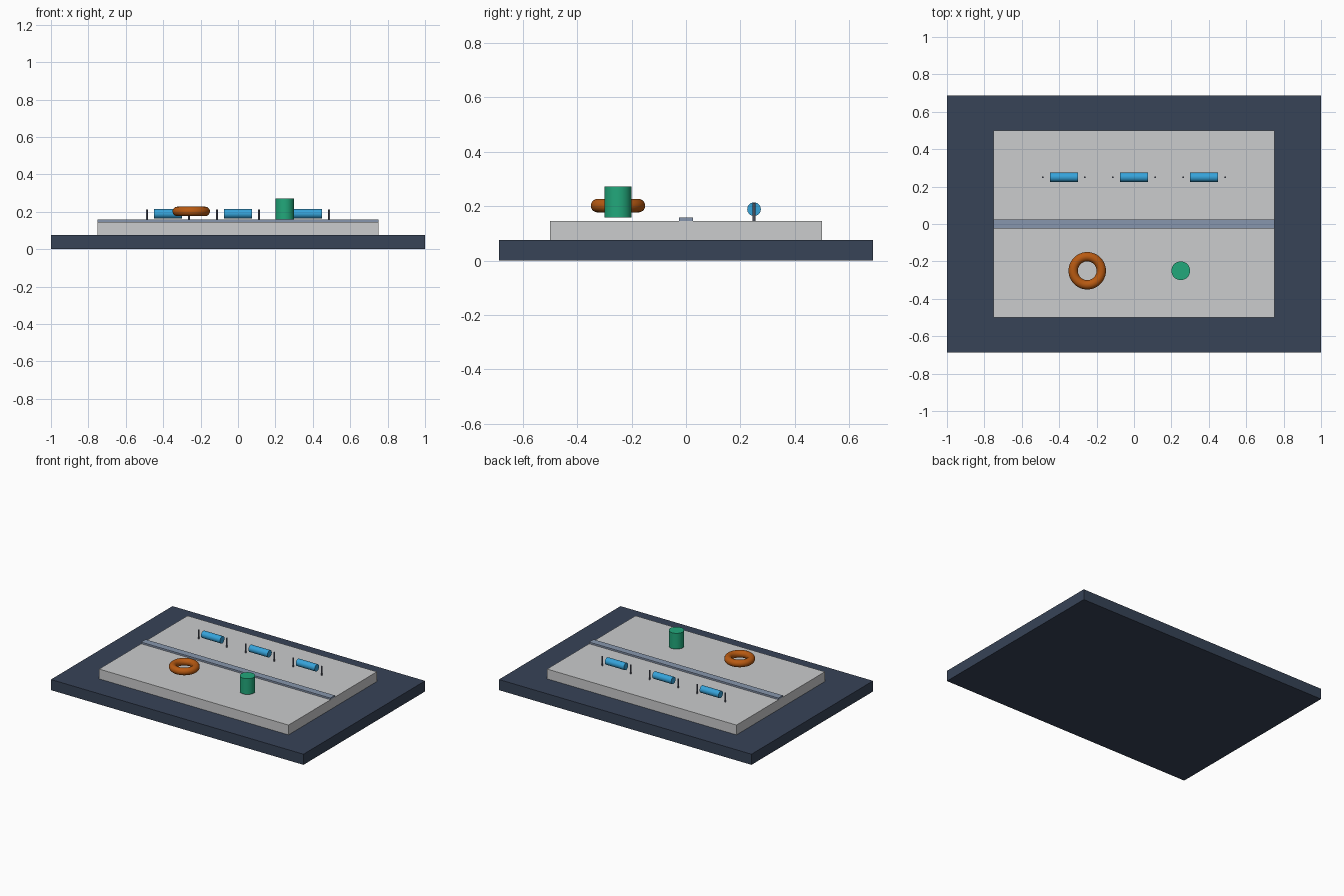
import bpy
import math

if "Cube" in bpy.data.objects:
    bpy.data.objects.remove(bpy.data.objects["Cube"])


def material(name, hex_code):
    """Flat colour from an sRGB hex code, converted to linear."""
    rgb = [int(hex_code[i:i + 2], 16) / 255 for i in (0, 2, 4)]
    lin = [c / 12.92 if c <= 0.04045 else ((c + 0.055) / 1.055) ** 2.4 for c in rgb]
    mat = bpy.data.materials.new(name)
    mat.diffuse_color = (*lin, 1)
    mat.use_nodes = True
    mat.node_tree.nodes["Principled BSDF"].inputs["Base Color"].default_value = mat.diffuse_color
    return mat


SLATE = material("dark slate", "374357")
GREY = material("light grey", "CBCCCD")
STEEL = material("steel blue grey", "8796AD")
BLUE = material("sky blue", "36A3DA")
LEAD = material("lead grey", "64697A")
COPPER = material("copper orange", "B85A12")
GREEN = material("green", "22A87B")


def finish(name, mat, smooth=False):
    ob = bpy.context.object
    ob.name = name
    ob.data.materials.append(mat)
    bpy.ops.object.transform_apply(location=False, rotation=True, scale=True)
    if smooth:
        bpy.ops.object.shade_smooth_by_angle(angle=math.radians(40))
    return ob


def slab(name, sx, sy, z0, z1, mat):
    bpy.ops.mesh.primitive_cube_add(size=1, location=(0, 0, (z0 + z1) / 2))
    bpy.context.object.scale = (sx, sy, z1 - z0)
    return finish(name, mat)


def rod(name, loc, radius, length, mat, sides=32, rot=(0, 0, 0)):
    bpy.ops.mesh.primitive_cylinder_add(vertices=sides, radius=radius, depth=length,
                                        location=loc, rotation=rot)
    return finish(name, mat, smooth=True)


# Base plate, board and raised centre rail
slab("base_plate", 2.0, 1.375, 0, 0.076, SLATE)
slab("board", 1.5, 1.0, 0.076, 0.146, GREY)
slab("centre_rail", 1.5, 0.05, 0.146, 0.158, STEEL)

# Row of resistors, each with a pair of upright leads
for i, x in enumerate((-0.375, 0, 0.375), 1):
    rod(f"resistor_{i}", (x, 0.25, 0.189), 0.025, 0.15, BLUE, rot=(0, math.pi / 2, 0))
    for side, dx in (("left", -0.1125), ("right", 0.1125)):
        rod(f"lead_{i}_{side}", (x + dx, 0.25, 0.179), 0.005, 0.066, LEAD, sides=12)

# Wire coil ring
bpy.ops.mesh.primitive_torus_add(major_radius=0.075, minor_radius=0.025, major_segments=48,
                                 minor_segments=20, location=(-0.25, -0.25, 0.202))
finish("coil_ring", COPPER, smooth=True)

# Upright capacitor can
rod("capacitor", (0.25, -0.25, 0.2155), 0.05, 0.113, GREEN)
